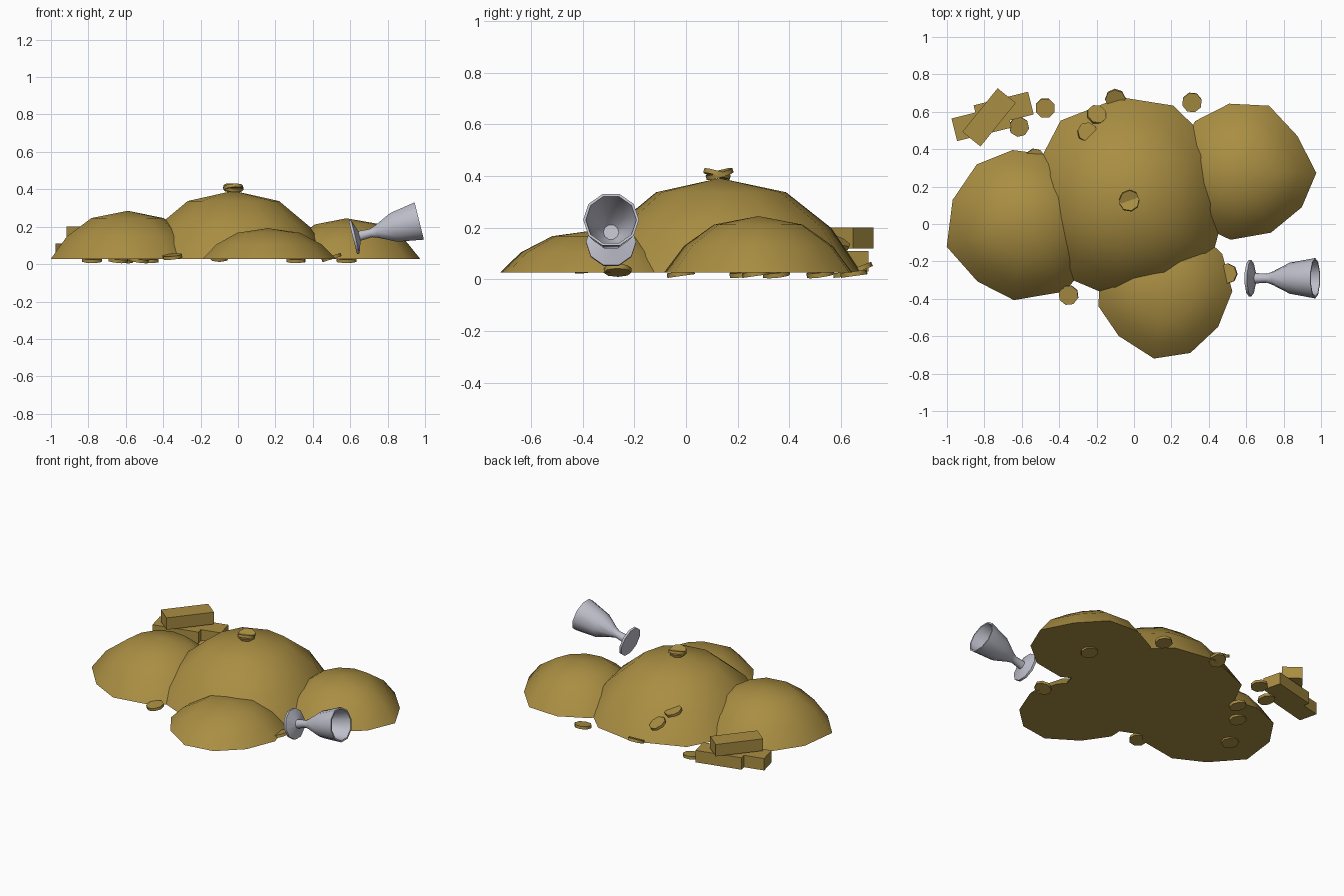
import bpy, bmesh, math
from mathutils import Matrix, Vector

if "Cube" in bpy.data.objects:
    bpy.data.objects.remove(bpy.data.objects["Cube"])


def material(name, rgb):
    m = bpy.data.materials.new(name)
    m.diffuse_color = (*rgb, 1)
    m.use_nodes = True
    m.node_tree.nodes["Principled BSDF"].inputs["Base Color"].default_value = m.diffuse_color
    return m


GOLD = material("gold", (0.40, 0.27, 0.055))
SILVER = material("silver", (0.52, 0.52, 0.60))


def finish(name, bm, mat, smooth=None):
    bmesh.ops.recalc_face_normals(bm, faces=bm.faces)
    me = bpy.data.meshes.new(name)
    bm.to_mesh(me)
    bm.free()
    me.materials.append(mat)
    ob = bpy.data.objects.new(name, me)
    bpy.context.collection.objects.link(ob)
    if smooth:
        bpy.ops.object.select_all(action='DESELECT')
        ob.select_set(True)
        bpy.context.view_layer.objects.active = ob
        bpy.ops.object.shade_smooth_by_angle(angle=math.radians(smooth))
    return ob


def bridge(bm, a, b):
    n = len(a)
    for i in range(n):
        bm.faces.new((a[i], a[(i + 1) % n], b[(i + 1) % n], b[i]))


# Mounds: uneven outline (degrees, radius) shrunk upward along a dome profile
DOME = [(1, 0), (0.79, 0.47), (0.47, 0.85)]
BASE_Z = 0.027


def mound(name, x, y, height, outline):
    bm = bmesh.new()
    rings = []
    for s, h in DOME:
        rings.append([bm.verts.new((x + s * r * math.cos(math.radians(a)),
                                    y + s * r * math.sin(math.radians(a)),
                                    BASE_Z + h * height)) for a, r in outline])
    for lo, hi in zip(rings, rings[1:]):
        bridge(bm, lo, hi)
    apex = bm.verts.new((x, y, BASE_Z + height))
    top = rings[-1]
    for i in range(len(top)):
        bm.faces.new((top[i], top[(i + 1) % len(top)], apex))
    bm.faces.new(rings[0])
    finish(name, bm, GOLD, 60)


mound("main_mound", -0.025, 0.13, 0.365, [
    (32, .54), (65, .555), (95, .55), (131, .56), (163, .53), (196, .54),
    (229, .54), (261, .53), (296, .53), (325, .54), (358, .52)])
mound("left_mound", -0.59, 0.02, 0.258, [
    (1, .41), (33, .40), (66, .38), (99, .38), (130, .39), (164, .395),
    (199, .435), (233, .41), (263, .43), (300, .44), (330, .42)])
mound("right_mound", 0.58, 0.28, 0.218, [
    (33, .35), (68, .38), (101, .37), (133, .37), (165, .37), (197, .37),
    (229, .37), (260, .37), (295, .36), (329, .37), (359, .395)])
mound("front_mound", 0.16, -0.34, 0.165, [
    (30, .36), (63, .36), (96, .36), (129, .36), (162, .36), (196, .364),
    (227, .354), (262, .383), (292, .377), (324, .358), (357, .366)])

# Coins: position and tilt in degrees about x and y
COINS = [
    (-0.475, 0.62, 0.020, 6, 0), (-0.615, 0.52, 0.022, 8, 6),
    (-0.10, 0.67, 0.040, 22, 0), (0.31, 0.65, 0.022, 8, 0),
    (-0.35, -0.38, 0.040, 8, -6), (0.50, -0.265, 0.035, 0, -18),
    (-0.53, 0.35, 0.022, 6, 8), (-0.20, 0.585, 0.145, -25, 15),
    (-0.25, 0.49, 0.205, -15, 10), (-0.78, -0.02, 0.022, 8, 0),
    (-0.64, 0.22, 0.022, 8, 5), (0.58, 0.27, 0.022, 8, 0),
    (-0.025, 0.13, 0.408, 16, 6), (-0.025, 0.12, 0.408, -15, -5),
]
for i, (x, y, z, tx, ty) in enumerate(COINS):
    bm = bmesh.new()
    rot = (Matrix.Translation((x, y, z)) @ Matrix.Rotation(math.radians(tx), 4, 'X')
           @ Matrix.Rotation(math.radians(ty), 4, 'Y')
           @ Matrix.Rotation(math.radians(22.5 + 13 * i), 4, 'Z'))
    bmesh.ops.create_cone(bm, cap_ends=True, segments=8, radius1=0.054,
                          radius2=0.054, depth=0.018, matrix=rot)
    finish(f"coin_{i + 1}", bm, GOLD, 50)

# Three stacked ingots: centre and turn in degrees
BARS = [(-0.697, 0.61, 0.07, 14), (-0.815, 0.54, 0.07, 14), (-0.775, 0.57, 0.16, 51)]
for i, (x, y, z, turn) in enumerate(BARS):
    bm = bmesh.new()
    bmesh.ops.create_cube(bm, size=1, matrix=Matrix.Translation((x, y, z))
                          @ Matrix.Rotation(math.radians(turn), 4, 'Z')
                          @ Matrix.Diagonal((0.30, 0.125, 0.08, 1)))
    finish(f"gold_bar_{i + 1}", bm, GOLD)

# Goblet: lathed (radius, height) profile, lying on its side with the rim raised
PROFILE = [(.097, 0), (.097, .014), (.028, .036), (.024, .10), (.036, .132),
           (.083, .225), (.108, .366), (.098, .366), (.074, .235), (.03, .17)]
SIDES = 10
bm = bmesh.new()
rings = [[bm.verts.new((r * math.cos((k + .5) * math.tau / SIDES),
                        r * math.sin((k + .5) * math.tau / SIDES), h))
          for k in range(SIDES)] for r, h in PROFILE]
for a, b in zip(rings, rings[1:]):
    bridge(bm, a, b)
bm.faces.new(rings[0])
bm.faces.new(rings[-1])
tilt = Matrix.Translation((0.614, -0.29, 0.142)) @ Matrix.Rotation(math.radians(76), 4, 'Y')
bm.transform(tilt)
finish("goblet", bm, SILVER, 40)
